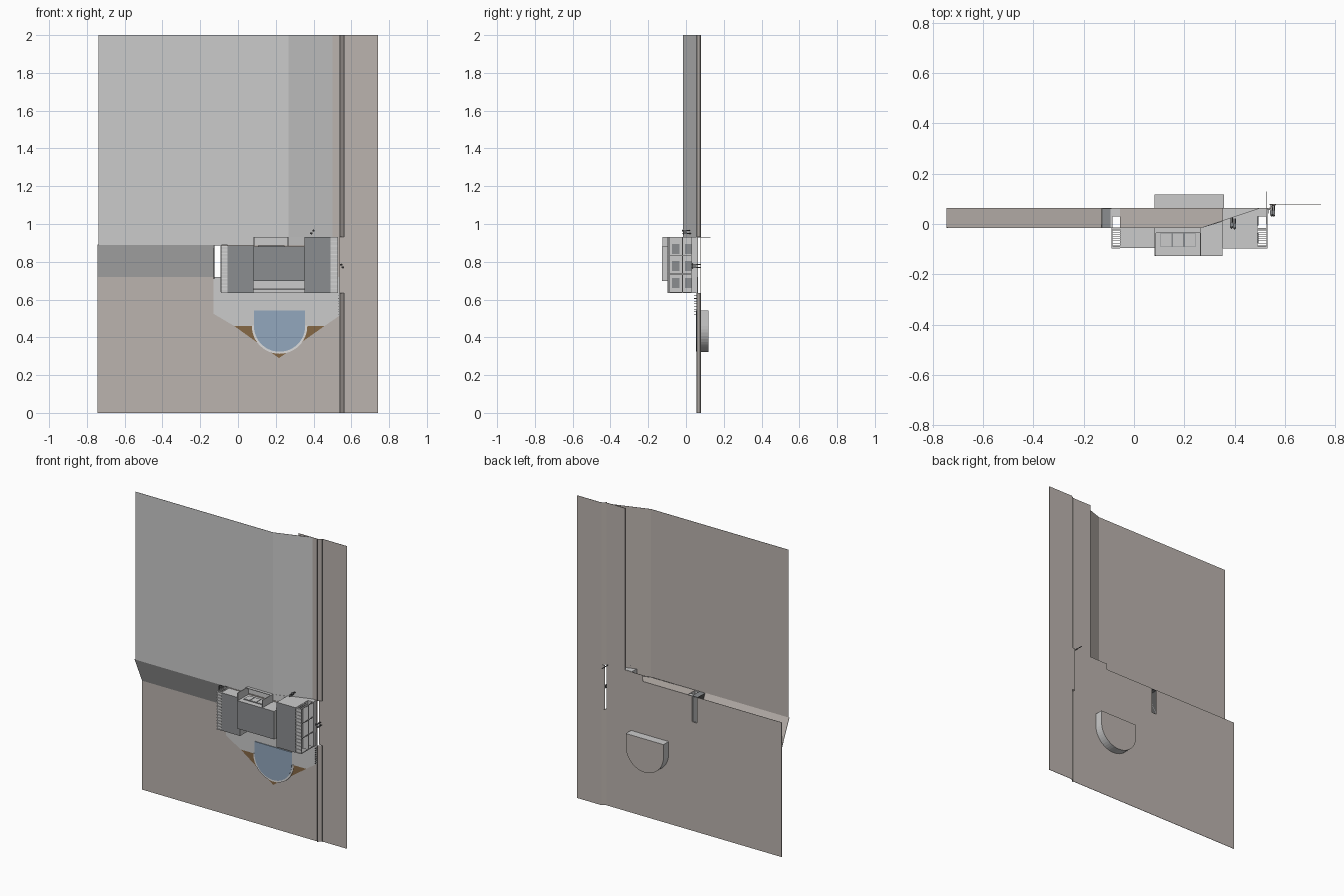
import bpy, bmesh, math
from mathutils import Vector

if "Cube" in bpy.data.objects:
    bpy.data.objects.remove(bpy.data.objects["Cube"])


def material(name, rgb):
    m = bpy.data.materials.new(name)
    m.use_nodes = True
    m.diffuse_color = (*rgb, 1)
    m.node_tree.nodes["Principled BSDF"].inputs["Base Color"].default_value = (*rgb, 1)
    return m


LIGHT = material("light concrete", (0.6, 0.6, 0.6))
EARTH = material("warm earth", (0.5, 0.455, 0.425))
ROOF = material("roof grey", (0.26, 0.27, 0.28))
WATER = material("pool blue", (0.29, 0.39, 0.51))
WOOD = material("deck wood", (0.24, 0.14, 0.06))
RIM = material("white rim", (0.72, 0.72, 0.72))
DARK = material("dark trim", (0.1, 0.1, 0.1))

# Maps profile coordinates plus extrusion depth to model axes
PLACE = {
    "x": lambda a, b, d: (d, a, b),
    "y": lambda a, b, d: (a, d, b),
    "z": lambda a, b, d: (a, b, d),
}


def prism(name, pts, axis, lo, hi, mats, rule=None):
    """Extrude a closed outline along one axis."""
    bm = bmesh.new()
    ends = [[bm.verts.new(PLACE[axis](a, b, d)) for a, b in pts] for d in (lo, hi)]
    bm.faces.new(ends[0])
    bm.faces.new(ends[1])
    n = len(pts)
    for i in range(n):
        j = (i + 1) % n
        bm.faces.new((ends[0][i], ends[0][j], ends[1][j], ends[1][i]))
    bmesh.ops.recalc_face_normals(bm, faces=bm.faces)
    if rule:
        for f in bm.faces:
            f.material_index = rule(f.normal)
    me = bpy.data.meshes.new(name)
    bm.to_mesh(me)
    bm.free()
    for m in mats:
        me.materials.append(m)
    ob = bpy.data.objects.new(name, me)
    bpy.context.collection.objects.link(ob)
    return ob


def box(name, x, y, z, mats, rule=None):
    mats = mats if isinstance(mats, list) else [mats]
    pts = [(x[0], y[0]), (x[1], y[0]), (x[1], y[1]), (x[0], y[1])]
    return prism(name, pts, "z", z[0], z[1], mats, rule)


def back(n):
    return 1 if n.y > 0.1 else 0


def roofed(n):
    return 1 if n.y < -0.5 else 0


T = 0.002           # sheet thickness
GROUND, HIGH = 0.062, -0.016
EAST = 0.538        # edge of the lane

# Lower ground and its raised rear part behind the house
box("lower_ground", (-0.745, EAST), (GROUND, GROUND + T), (0, 0.72), EARTH)
box("ground_rear_left", (-0.745, -0.125), (GROUND, GROUND + T), (0.72, 0.89), EARTH)
box("ground_under_house", (-0.09, EAST), (GROUND, GROUND + T), (0.72, 0.89), EARTH)
box("ground_rear_right", (0.27, EAST), (GROUND, GROUND + T), (0.89, 0.93), EARTH)
box("side_ground", (0.40, EAST), (GROUND, GROUND + T), (0.93, 2), EARTH)

# Upper ground with its slope down to the lane
for label, z0, z1, x0 in (("upper_ground", 0.93, 2, -0.738), ("upper_ground_edge", 0.89, 0.93, -0.738)):
    x2, y2 = (0.50, GROUND) if z0 > 0.9 else (0.36, 0.012)
    path = [(x0, HIGH), (0.267, HIGH), (x2, y2)]
    prism(label, path + [(a, b + T) for a, b in reversed(path)], "z", z0, z1, [LIGHT, EARTH], back)

# Bank between the two levels, closed by an end wall
bank = [(GROUND, 0.72), (HIGH, 0.89), (HIGH + T, 0.892), (GROUND + T, 0.722)]
prism("bank", bank, "x", -0.745, -0.125, [LIGHT, EARTH], back)
box("bank_end_wall", (-0.13, -0.125), (HIGH, GROUND), (0.71, 0.89), DARK)
box("passage_wall", (-0.093, -0.088), (HIGH, GROUND), (0.64, 0.89), LIGHT)
box("passage_end", (-0.13, -0.088), (HIGH, GROUND), (0.887, 0.89), ROOF)
ledge = [(-0.055, GROUND), (-0.055, HIGH), (0.267, HIGH), (0.50, GROUND)]
prism("retaining_ledge", ledge, "z", 0.882, 0.888, [EARTH])

# Lane: flat strip and a ramped verge interrupted at the entrance
box("lane", (0.563, 0.742), (0.078, 0.08), (0, 2), EARTH)
verge = [(EAST, GROUND - 0.006), (0.563, 0.078), (0.563, 0.08), (EAST, GROUND + T)]
for i, (z0, z1) in enumerate(((0, 0.635), (0.93, 2))):
    prism("verge_%d" % i, verge, "z", z0, z1, [EARTH])
    for x, y in ((EAST, 0.055), (0.562, 0.073)):
        box("kerb_%d" % i, (x, x + 0.003), (y, y + 0.006), (z0, z1), DARK)
box("entrance_path", (EAST, 0.565), (0.076, 0.08), (0.635, 0.93), EARTH)
box("entrance_wall", (0.524, 0.527), (0.0, 0.13), (0.928, 0.932), DARK)

# Terrace and timber deck
terrace = [(-0.13, 0.72), (-0.13, 0.525), (-0.02, 0.46), (0.458, 0.46), (EAST, 0.515), (EAST, 0.72)]
prism("terrace", terrace, "y", 0.058, GROUND, [LIGHT])
prism("deck", [(-0.02, 0.46), (0.458, 0.46), (0.217, 0.29)], "y", 0.058, GROUND, [WOOD])


# Pool: straight head and semicircular foot
def pool_outline(r, top):
    arc = [math.pi * (1 + i / 24) for i in range(25)]
    cx, cz = 0.22, 0.46
    return ([(cx + r, top), (cx - r, top)]
            + [(cx + r * math.cos(a), cz + r * math.sin(a)) for a in arc])


prism("pool_rim", pool_outline(0.147, 0.462), "y", 0.055, GROUND, [RIM])
prism("pool_water", pool_outline(0.136, 0.543), "y", 0.053, GROUND, [WATER])
prism("pool_tub", pool_outline(0.138, 0.543), "y", GROUND, 0.118, [LIGHT, EARTH], back)

# House: two wings with a taller middle
WALLS = [LIGHT, ROOF]
box("left_wing", (-0.055, 0.082), (-0.095, GROUND), (0.635, 0.885), WALLS, roofed)
box("right_wing", (0.352, 0.49), (-0.098, GROUND), (0.635, 0.932), WALLS, roofed)
box("middle_ground_floor", (0.082, 0.352), (-0.03, GROUND), (0.655, 0.88), LIGHT)
box("middle_upper_floor", (0.082, 0.352), (-0.127, -0.03), (0.697, 0.882), WALLS, roofed)
box("front_step", (0.082, 0.352), (0.03, GROUND), (0.635, 0.655), LIGHT)
box("front_rail", (0.082, 0.352), (-0.034, -0.031), (0.654, 0.658), DARK)

# Rear porch with side walls and a window
for x in (0.082, 0.262):
    box("porch_wall", (x, x + 0.005), (-0.125, HIGH), (0.88, 0.932), LIGHT)
box("porch_parapet", (0.082, 0.267), (-0.035, HIGH), (0.928, 0.932), LIGHT)
box("porch_window", (0.105, 0.245), (-0.092, -0.035), (0.88, 0.885), ROOF)
for x in (0.108, 0.155, 0.202):
    box("porch_pane", (x, x + 0.04), (-0.089, -0.038), (0.88, 0.887), LIGHT)

# Slatted galleries at both ends
for side, x0, x1, z1 in (("left", -0.09, -0.055, 0.885), ("right", 0.49, 0.53, 0.932)):
    outer = x0 if side == "left" else x1 - 0.004
    box(side + "_gallery_roof", (x0, x1), (-0.093, -0.088), (0.635, z1), LIGHT)
    box(side + "_gallery_floor", (x0, x1), (-0.022, -0.016), (0.635, z1), LIGHT)
    box(side + "_gallery_base", (x0, x1), (0.03, GROUND), (0.635, z1), LIGHT)
    count = 14
    for i in range(count):
        z = 0.637 + (z1 - 0.641) * i / (count - 1)
        box(side + "_gallery_beam", (x0, x1), (-0.097, -0.093), (z - 0.002, z + 0.002), RIM)
    for i in range(4):
        z = 0.635 + (z1 - 0.639) * i / 3
        box(side + "_gallery_post", (outer, outer + 0.004), (-0.09, GROUND), (z, z + 0.004), LIGHT)
    for i in range(9):
        y = -0.085 + 0.0085 * i
        box(side + "_end_slat", (x0, x1), (y, y + 0.002), (z1 - 0.004, z1), LIGHT)

# Windows on the right end wall
for y in (-0.075, -0.005):
    for z in (0.66, 0.75, 0.84):
        box("end_window", (0.49, 0.494), (y, y + 0.04), (z, z + 0.055), ROOF)

# Railing posts along the terrace edge
for i in range(8):
    z = 0.52 + 0.014 * i
    box("terrace_post", (0.532, 0.535), (0.042, 0.058), (z, z + 0.003), DARK)


# Small figures standing on the ground, heads toward the front
def figure(x, y, z, h):
    for dx in (-0.004, 0.002):
        box("figure_leg", (x + dx, x + dx + 0.003), (y - h * 0.5, y), (z - 0.002, z + 0.002), DARK)
    box("figure_body", (x - 0.006, x + 0.006), (y - h * 0.84, y - h * 0.48), (z - 0.004, z + 0.004), ROOF)
    bpy.ops.mesh.primitive_uv_sphere_add(segments=8, ring_count=6, radius=0.005,
                                         location=Vector((x, y - h * 0.92, z)))
    bpy.context.object.name = "figure_head"
    bpy.context.object.data.materials.append(DARK)


figure(0.40, 0.022, 0.965, 0.042)
figure(0.388, 0.026, 0.95, 0.042)
figure(0.547, 0.076, 0.785, 0.045)
figure(0.555, 0.076, 0.77, 0.045)
